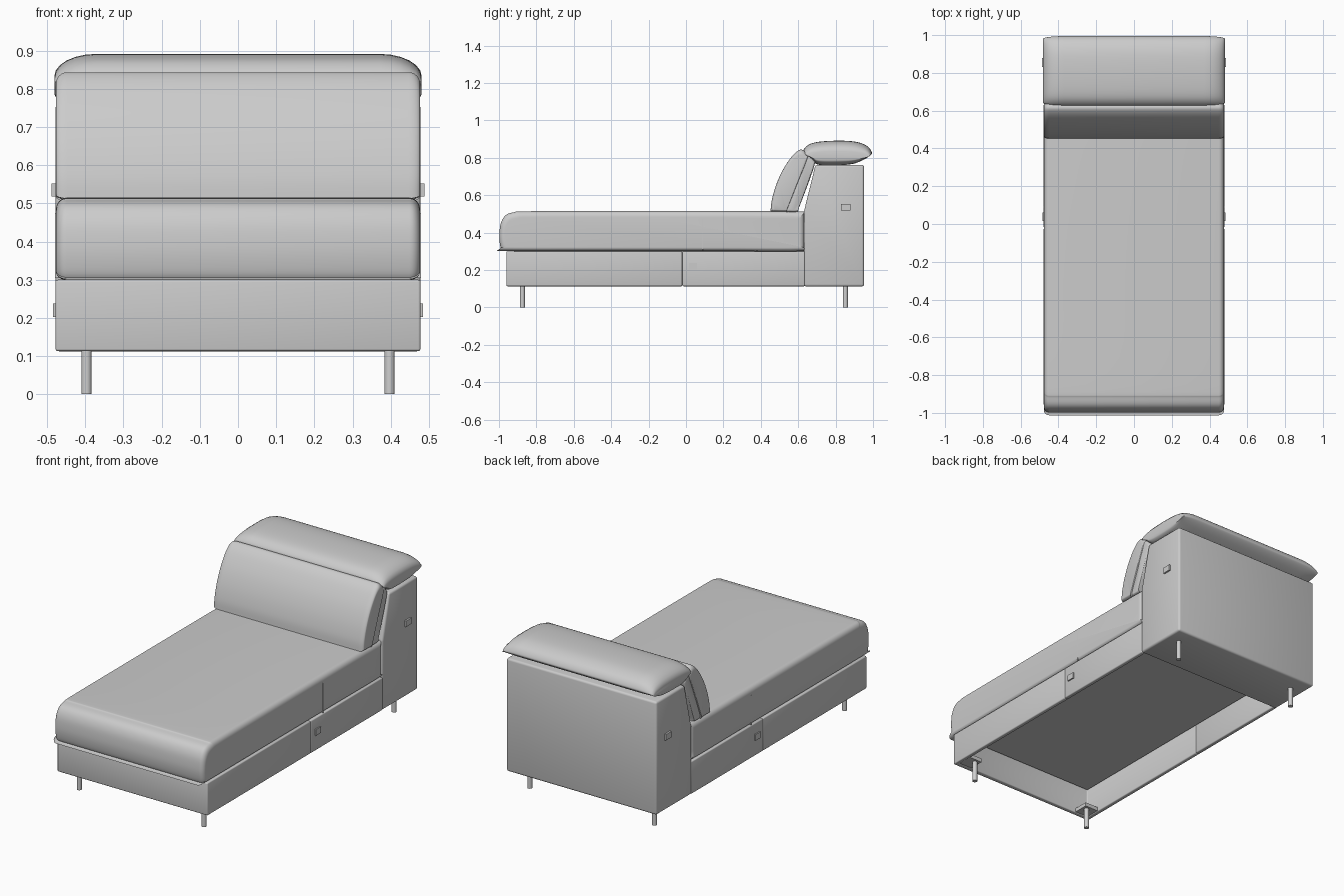
import bpy, bmesh, math
from mathutils import Vector

if "Cube" in bpy.data.objects:
    bpy.data.objects.remove(bpy.data.objects["Cube"])


def material(name, c):
    m = bpy.data.materials.new(name)
    m.diffuse_color = (c, c, c, 1)
    m.use_nodes = True
    m.node_tree.nodes["Principled BSDF"].inputs["Base Color"].default_value = m.diffuse_color
    return m


FABRIC = material("grey fabric", 0.6)
METAL = material("light grey metal", 0.62)


def finish(name, bm, mat, angle=40):
    bmesh.ops.recalc_face_normals(bm, faces=bm.faces[:])
    me = bpy.data.meshes.new(name)
    bm.to_mesh(me)
    bm.free()
    me.materials.append(mat)
    ob = bpy.data.objects.new(name, me)
    bpy.context.collection.objects.link(ob)
    bpy.ops.object.select_all(action='DESELECT')
    ob.select_set(True)
    bpy.context.view_layer.objects.active = ob
    bpy.ops.object.shade_smooth_by_angle(angle=math.radians(angle))
    return ob


def prism(name, pts, vec, bevel=0.0, mat=FABRIC):
    """Flat outline extruded along a vector, with rounded edges."""
    bm = bmesh.new()
    face = bm.faces.new([bm.verts.new(p) for p in pts])
    ext = bmesh.ops.extrude_face_region(bm, geom=[face], use_keep_orig=True)
    verts = [g for g in ext["geom"] if isinstance(g, bmesh.types.BMVert)]
    bmesh.ops.translate(bm, verts=verts, vec=vec)
    bmesh.ops.recalc_face_normals(bm, faces=bm.faces[:])
    if bevel:
        bmesh.ops.bevel(bm, geom=bm.edges[:], offset=bevel, segments=3,
                        profile=0.5, affect='EDGES', clamp_overlap=True)
    return finish(name, bm, mat)


def box(name, lo, hi, bevel=0.0, mat=FABRIC):
    (x0, y0, z0), (x1, y1, z1) = lo, hi
    pts = [(x0, y0, z0), (x1, y0, z0), (x1, y1, z0), (x0, y1, z0)]
    return prism(name, pts, (0, 0, z1 - z0), bevel, mat)


def smooth_loop(pts, steps=5):
    """Closed Catmull-Rom curve; a repeated point keeps a corner."""
    out, n = [], len(pts)
    for i in range(n):
        a, b, c, d = (Vector(pts[(i + k) % n]) for k in (-1, 0, 1, 2))
        if (b - c).length < 1e-6:
            continue
        for s in range(steps):
            t = s / steps
            out.append(0.5 * (2 * b + (c - a) * t + (2 * a - 5 * b + 4 * c - d) * t * t
                              + (3 * b - a - 3 * c + d) * t ** 3))
    return out


def cushion(name, pts, half, rx, dy, dz, pivot):
    """(y, z) profile swept along x, shrinking to soft ends."""
    loop = smooth_loop(pts)
    hy = (max(p.x for p in loop) - min(p.x for p in loop)) / 2
    hz = (max(p.y for p in loop) - min(p.y for p in loop)) / 2
    ang = [math.pi / 2 * k / 6 for k in range(7)]
    ends = [(half - rx + rx * math.sin(a), 1 - math.cos(a)) for a in ang]
    stations = [(-x, f) for x, f in reversed(ends)] + ends
    bm = bmesh.new()
    rings = []
    for x, f in stations:
        sy, sz = 1 - f * dy / hy, 1 - f * dz / hz
        rings.append([bm.verts.new((x, pivot[0] + (p.x - pivot[0]) * sy,
                                    pivot[1] + (p.y - pivot[1]) * sz)) for p in loop])
    n = len(loop)
    for r, q in zip(rings, rings[1:]):
        for i in range(n):
            bm.faces.new((r[i], r[(i + 1) % n], q[(i + 1) % n], q[i]))
    bm.faces.new(rings[0])
    bm.faces.new(rings[-1])
    return finish(name, bm, FABRIC, 50)


# hollow base: U-shaped front panel and two rear side panels
W, T = 0.478, 0.025
prism("base_front_panel",
      [(-W, -0.02, 0.113), (-W, -0.96, 0.113), (W, -0.96, 0.113), (W, -0.02, 0.113),
       (W - T, -0.02, 0.113), (W - T, -0.96 + T, 0.113),
       (-W + T, -0.96 + T, 0.113), (-W + T, -0.02, 0.113)], (0, 0, 0.187), 0.006)
for s, side in ((-1, "left"), (1, "right")):
    xs = sorted((s * W, s * (W - T)))
    box(f"base_{side}_rear_panel", (xs[0], -0.02, 0.113), (xs[1], 0.635, 0.30), 0.006)
# board under the seat
box("seat_board", (-0.44, -0.92, 0.275), (0.44, 0.63, 0.305))

# seat cushion with rounded front
cushion("seat_cushion",
        [(-0.965, 0.301), (-0.985, 0.306), (-0.995, 0.34), (-0.998, 0.39), (-0.99, 0.45),
         (-0.965, 0.492), (-0.92, 0.509), (-0.85, 0.514), (-0.4, 0.515), (0.2, 0.515),
         (0.60, 0.513), (0.625, 0.508), (0.632, 0.49), (0.632, 0.32), (0.622, 0.301),
         (0.2, 0.301), (-0.4, 0.301)],
        0.477, 0.028, 0.028, 0.026, (-0.18, 0.385))

# back box with slanted upper front
prism("back_box", [(-W, y, z) for y, z in
                   [(0.63, 0.112), (0.952, 0.112), (0.952, 0.762), (0.692, 0.762), (0.63, 0.51)]],
      (2 * W, 0, 0), 0.012)

# backrest in two layers
cushion("backrest_front_layer",
        [(0.452, 0.513), (0.452, 0.513), (0.458, 0.57), (0.48, 0.65), (0.515, 0.73),
         (0.56, 0.80), (0.595, 0.835), (0.62, 0.843), (0.645, 0.825), (0.652, 0.80),
         (0.60, 0.67), (0.54, 0.52), (0.53, 0.512)],
        0.477, 0.03, 0.014, 0.02, (0.55, 0.60))
cushion("backrest_rear_layer",
        [(0.535, 0.516), (0.55, 0.56), (0.60, 0.68), (0.645, 0.79), (0.66, 0.81),
         (0.685, 0.785), (0.688, 0.765), (0.66, 0.68), (0.605, 0.535), (0.595, 0.513),
         (0.55, 0.511)],
        0.472, 0.02, 0.012, 0.012, (0.61, 0.62))

# overhanging head cushion
cushion("head_cushion",
        [(0.628, 0.838), (0.65, 0.866), (0.69, 0.882), (0.76, 0.890), (0.85, 0.891),
         (0.92, 0.883), (0.97, 0.862), (0.993, 0.832), (0.988, 0.815), (0.95, 0.79),
         (0.89, 0.767), (0.80, 0.760), (0.71, 0.763), (0.675, 0.785), (0.65, 0.815)],
        0.481, 0.11, 0.014, 0.042, (0.81, 0.80))

for s, side in ((-1, "left"), (1, "right")):
    def plate(name, x, y0, y1, z0, z1):
        xs = sorted((s * 0.47, s * x))
        box(f"{side}_{name}", (xs[0], y0, z0), (xs[1], y1, z1))
    # seam and blank fabric tags
    plate("seat_seam", 0.479, 0.088, 0.092, 0.305, 0.475)
    plate("base_tag", 0.485, 0.015, 0.06, 0.203, 0.238)
    plate("back_tag", 0.488, 0.83, 0.88, 0.518, 0.552)
    # legs
    for y, end in ((-0.875, "front"), (0.852, "back")):
        bm = bmesh.new()
        bmesh.ops.create_cone(bm, cap_ends=True, segments=24, radius1=0.0135,
                              radius2=0.0135, depth=0.125)
        bmesh.ops.translate(bm, verts=bm.verts[:], vec=(s * 0.397, y, 0.0625))
        finish(f"{end}_{side}_leg", bm, METAL)
    # blocks that carry the front legs inside the hollow base
    xs = sorted((s * 0.37, s * 0.46))
    box(f"front_{side}_leg_block", (xs[0], -0.94, 0.118), (xs[1], -0.85, 0.14))
